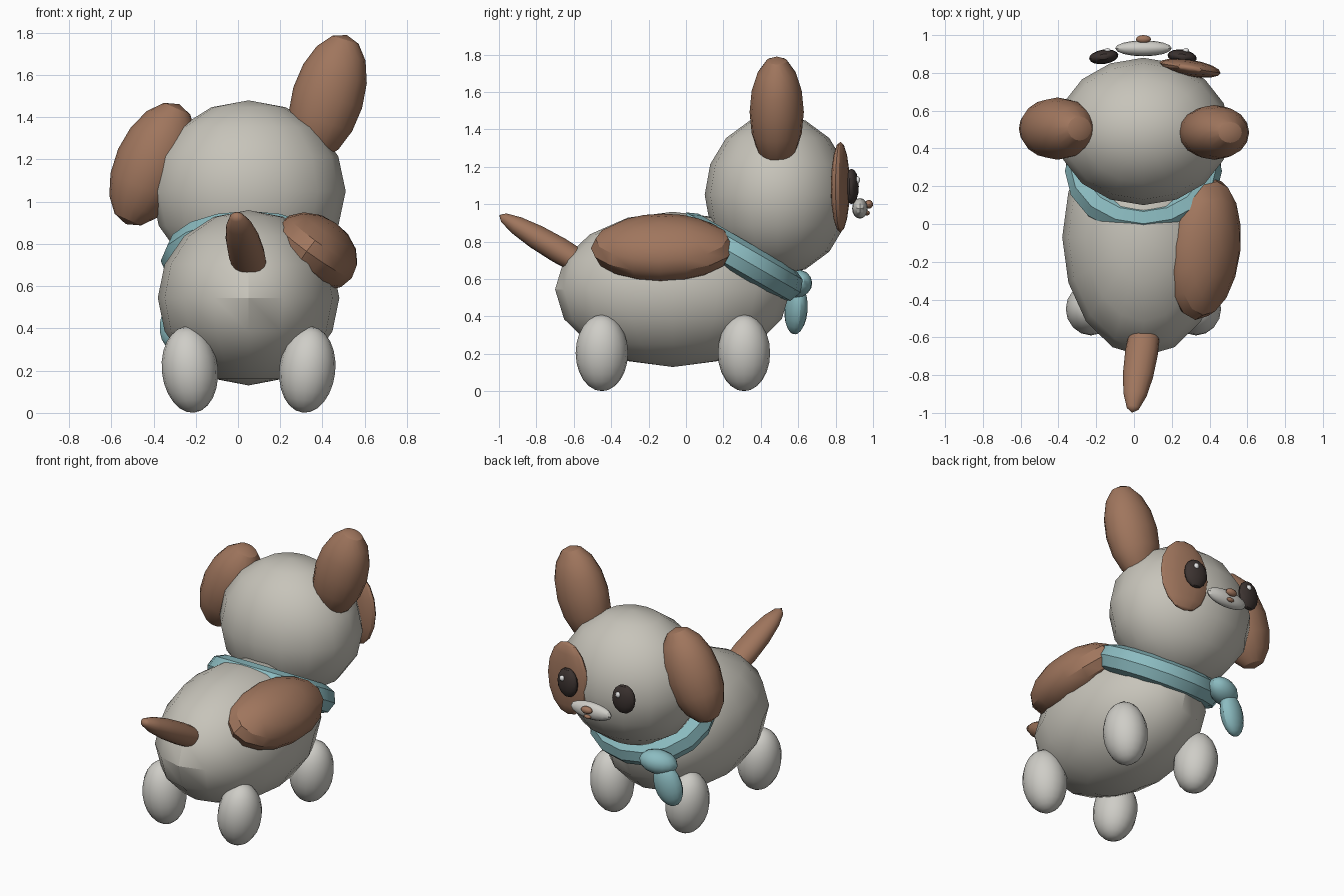
import bpy
from math import radians, sin, cos, pi
from mathutils import Vector, Matrix, Euler

cube = bpy.data.objects.get("Cube")
if cube:
    bpy.data.objects.remove(cube, do_unlink=True)


def material(name, rgb):
    m = bpy.data.materials.new(name)
    m.use_nodes = True
    color = (*rgb, 1)
    m.diffuse_color = color
    m.node_tree.nodes["Principled BSDF"].inputs["Base Color"].default_value = color
    return m


coat = material("warm grey coat", (0.57, 0.55, 0.49))
pale = material("pale grey", (0.62, 0.61, 0.57))
brown = material("brown", (0.35, 0.18, 0.11))
teal = material("teal cloth", (0.26, 0.50, 0.53))
dark = material("dark eye", (0.045, 0.033, 0.030))
white = material("white glint", (0.85, 0.85, 0.85))


def finish(name, mat):
    ob = bpy.context.object
    ob.name = ob.data.name = name
    ob.data.materials.append(mat)
    bpy.ops.object.shade_smooth_by_angle(angle=radians(30))
    return ob


def ball(name, mat, loc, radii, rot=(0, 0, 0), segs=16, rings=8, axis=None):
    """Ellipsoid with its poles on local z, or aimed along axis."""
    bpy.ops.mesh.primitive_uv_sphere_add(segments=segs, ring_count=rings, radius=1)
    ob = bpy.context.object
    if axis:
        turn = Vector(axis).to_track_quat('Z', 'Y').to_matrix().to_4x4()
    else:
        turn = Euler([radians(a) for a in rot]).to_matrix().to_4x4()
    ob.data.transform(turn @ Matrix.Diagonal((*radii, 1)))
    ob.location = loc
    return finish(name, mat)


MID = 0.05  # the body's own centre line

# Body and head
ball("body", coat, (MID, -0.07, 0.545), (0.43, 0.63, 0.415))
ball("head", coat, (MID, 0.49, 1.05), (0.46, 0.39, 0.43))

# Legs
for side, s in (("left", 1), ("right", -1)):
    for end, y in (("front", 0.31), ("back", -0.45)):
        ball(f"{end}_{side}_leg", pale, (MID + s * 0.278, y, 0.205),
             (0.133, 0.14, 0.205), rot=(0, s * 6, 0), rings=12)

# Ears, one pricked and one drooping
ball("left_ear", brown, (0.425, 0.485, 1.493), (0.17, 0.145, 0.31), rot=(0, 17, 0))
ball("right_ear", brown, (-0.405, 0.505, 1.178), (0.178, 0.165, 0.311), rot=(0, 24, 0))

# Tail and flank patch
ball("tail", brown, (0.04, -0.68, 0.755), (0.087, 0.07, 0.373), axis=(-0.05, -0.32, 0.188))
ball("flank_patch", brown, (0.365, -0.125, 0.765), (0.216, 0.385, 0.166), rot=(0, 36, -6))

# Neckerchief ring, knot and hanging end
bpy.ops.mesh.primitive_torus_add(major_segments=16, minor_segments=8,
                                 major_radius=1, minor_radius=0.28)
ring = bpy.context.object
ring.data.transform(Matrix.Rotation(radians(-30), 4, 'X')
                    @ Matrix.Diagonal((0.325, 0.30, 0.33, 1)))
ring.location = (MID, 0.28, 0.72)
finish("neckerchief", teal)
ball("neckerchief_knot", teal, (-0.21, 0.59, 0.575), (0.12, 0.08, 0.075), rot=(0, -8, 20))
ball("neckerchief_end", teal, (-0.28, 0.588, 0.44), (0.088, 0.06, 0.14),
     rot=(0, 18, 15), rings=10)

# Face: eye patch, eyes with glints, muzzle, nose and mouth
ball("eye_patch", brown, (0.295, 0.825, 1.092), (0.165, 0.045, 0.242), rot=(0, 0, -9))
for side, x, z, turn in (("left", 0.255, 1.095, -8), ("right", -0.16, 1.095, 8)):
    ball(f"{side}_eye", dark, (x, 0.885, z), (0.078, 0.038, 0.095), rot=(0, 0, turn))
    ball(f"{side}_eye_glint", white, (x + 0.02, 0.918, z + 0.035), (0.017, 0.013, 0.019))
ball("muzzle", pale, (MID, 0.93, 0.978), (0.15, 0.042, 0.055))
ball("nose", brown, (MID, 0.978, 1.0), (0.04, 0.022, 0.023))
ball("mouth", brown, (MID, 0.968, 0.953), (0.026, 0.015, 0.013))
